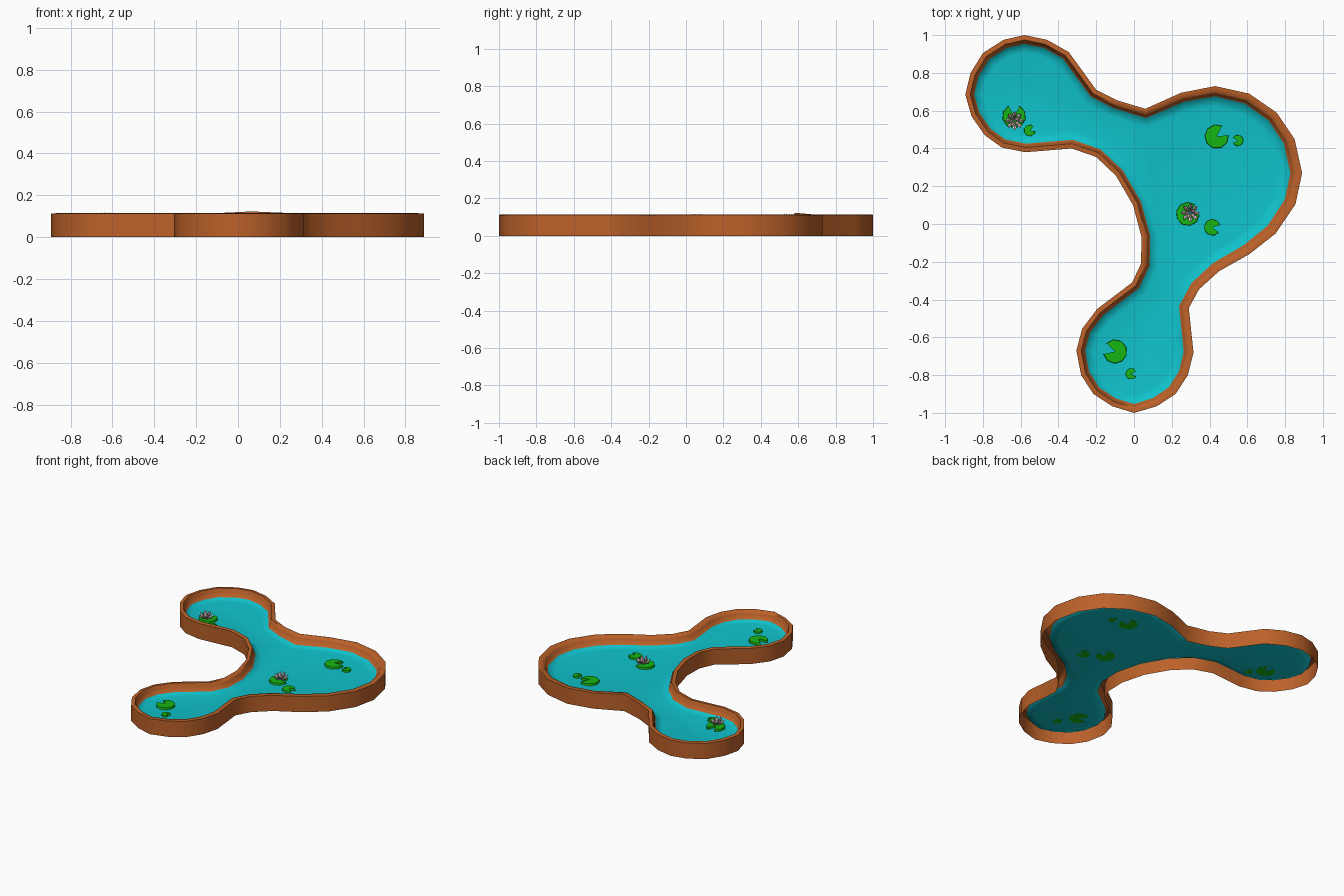
import bpy, bmesh, math
from mathutils import Vector, Matrix

if "Cube" in bpy.data.objects:
    bpy.data.objects.remove(bpy.data.objects["Cube"])


def material(name, rgb):
    m = bpy.data.materials.new(name)
    m.diffuse_color = (*rgb, 1)
    m.use_nodes = True
    m.node_tree.nodes["Principled BSDF"].inputs["Base Color"].default_value = m.diffuse_color
    return m


CLAY = material("clay orange", (0.50, 0.12, 0.022))
WATER = material("water turquoise", (0.005, 0.54, 0.60))
GREEN = material("lily green", (0.008, 0.47, 0.006))
PETAL = material("petal pale pink", (0.72, 0.55, 0.56))

# Pond outline, clockwise from the top of the left lobe
OUTLINE = [Vector(p) for p in (
    (-.58, 1), (-.46, .975), (-.345, .91), (-.20, .71), (-.09, .655), (.06, .61),
    (.25, .695), (.43, .73), (.61, .69), (.755, .59), (.85, .45), (.89, .27),
    (.855, .105), (.75, -.05), (.61, -.16), (.45, -.25), (.345, -.345), (.29, -.445),
    (.315, -.68), (.285, -.80), (.22, -.90), (.12, -.965), (0, -1), (-.115, -.965),
    (-.215, -.90), (-.28, -.80), (-.305, -.67), (-.275, -.555), (-.195, -.45),
    (-.01, -.31), (.037, -.21), (.04, -.07), (-.005, .10), (-.095, .255), (-.20, .355),
    (-.33, .40), (-.575, .38), (-.70, .405), (-.79, .47), (-.86, .57), (-.893, .685),
    (-.865, .80), (-.80, .905), (-.69, .975))]
N = len(OUTLINE)
WATER_Z = 0.052


def inset(i, amount):
    """Mitred inward offset; the wall is a little thicker in the right lobe."""
    p = OUTLINE[i]
    a = (p - OUTLINE[i - 1]).normalized()
    b = (OUTLINE[(i + 1) % N] - p).normalized()
    na, nb = Vector((a.y, -a.x)), Vector((b.y, -b.x))
    m = (na + nb).normalized()
    return p + m * amount * (1 + 0.4 * max(0, p.x)) / max(0.6, m.dot(na))


def finish(name, bm, mats, angle=None):
    me = bpy.data.meshes.new(name)
    bm.to_mesh(me)
    bm.free()
    for m in mats:
        me.materials.append(m)
    ob = bpy.data.objects.new(name, me)
    bpy.context.collection.objects.link(ob)
    if angle:
        bpy.ops.object.select_all(action='DESELECT')
        ob.select_set(True)
        bpy.context.view_layer.objects.active = ob
        bpy.ops.object.shade_smooth_by_angle(angle=math.radians(angle))
    return ob


# Basin: wall profile swept round the outline, then the water surface
bm = bmesh.new()
PROFILE = [(0, 0), (0, .112), (.025, .115), (.035, .095), (.045, WATER_Z + .008), (.09, WATER_Z)]
rings = []
for d, z in PROFILE:
    ring = []
    for i in range(N):
        lift = .008 if i == 5 and z > .09 else 0     # small rise at the back notch
        ring.append(bm.verts.new((*inset(i, d), z + lift)))
    rings.append(ring)
for k in range(len(PROFILE) - 1):
    for i in range(N):
        j = (i + 1) % N
        f = bm.faces.new((rings[k][j], rings[k][i], rings[k + 1][i], rings[k + 1][j]))
        f.material_index = 1 if k == 4 else 0
f = bm.faces.new(list(reversed(rings[-1])))
f.material_index = 1
f.normal_update()
if f.normal.z < 0:
    f.normal_flip()
bmesh.ops.recalc_face_normals(bm, faces=[g for g in bm.faces])
f.normal_update()
if f.normal.z < 0:
    bmesh.ops.reverse_faces(bm, faces=bm.faces[:])
finish("pond_basin", bm, (CLAY, WATER), 70)


def lily_pad(name, x, y, r, notch):
    """Notched low-poly disc with its opening facing the notch angle."""
    bm = bmesh.new()
    h = 0.012 + r * 0.1
    rim = [math.radians(notch + 28 + i * (304 / 8)) for i in range(9)]
    low = [bm.verts.new((x, y, WATER_Z))]
    top = [bm.verts.new((x, y, WATER_Z + h))]
    for a in rim:
        c, s = math.cos(a), math.sin(a)
        low.append(bm.verts.new((x + r * c, y + r * s, WATER_Z - .001)))
        top.append(bm.verts.new((x + r * .97 * c, y + r * .97 * s, WATER_Z + h * .8)))
    n = len(low)
    for i in range(n):
        j = (i + 1) % n
        bm.faces.new((low[i], low[j], top[j], top[i]))
    for i in range(1, n - 1):
        bm.faces.new((top[0], top[i], top[i + 1]))
        bm.faces.new((low[0], low[i + 1], low[i]))
    finish(name, bm, (GREEN,), 40)


for i, pad in enumerate((
        (-.635, .57, .063, 90), (-.552, .495, .031, 20),
        (.438, .463, .064, 35), (.55, .442, .030, 180),
        (.285, .053, .063, 25), (.415, -.018, .044, -10),
        (-.10, -.675, .064, 165), (-.015, -.793, .030, 0))):
    lily_pad(f"lily_pad_{i + 1}", *pad)


def flower(name, x, y):
    """Two rings of pointed, cupped petals."""
    bm = bmesh.new()
    base = WATER_Z + .016
    for count, reach, height, turn in ((8, .05, .032, 0), (6, .028, .05, .3)):
        for k in range(count):
            rot = Matrix.Rotation(turn + k * math.tau / count, 3, 'Z')
            pts = ((.004, 0, 0), (reach * .75, -.011, height * .5), (reach, 0, height),
                   (reach * .75, .011, height * .5), (reach * .85, 0, height * .35))
            v = [bm.verts.new(rot @ Vector(p) + Vector((x, y, base))) for p in pts]
            for t in ((0, 1, 2), (0, 2, 3), (0, 4, 1), (1, 4, 2), (2, 4, 3), (3, 4, 0)):
                bm.faces.new([v[q] for q in t])
    bmesh.ops.recalc_face_normals(bm, faces=bm.faces[:])
    finish(name, bm, (PETAL,))


flower("water_lily_left", -.633, .547)
flower("water_lily_middle", .298, .06)
